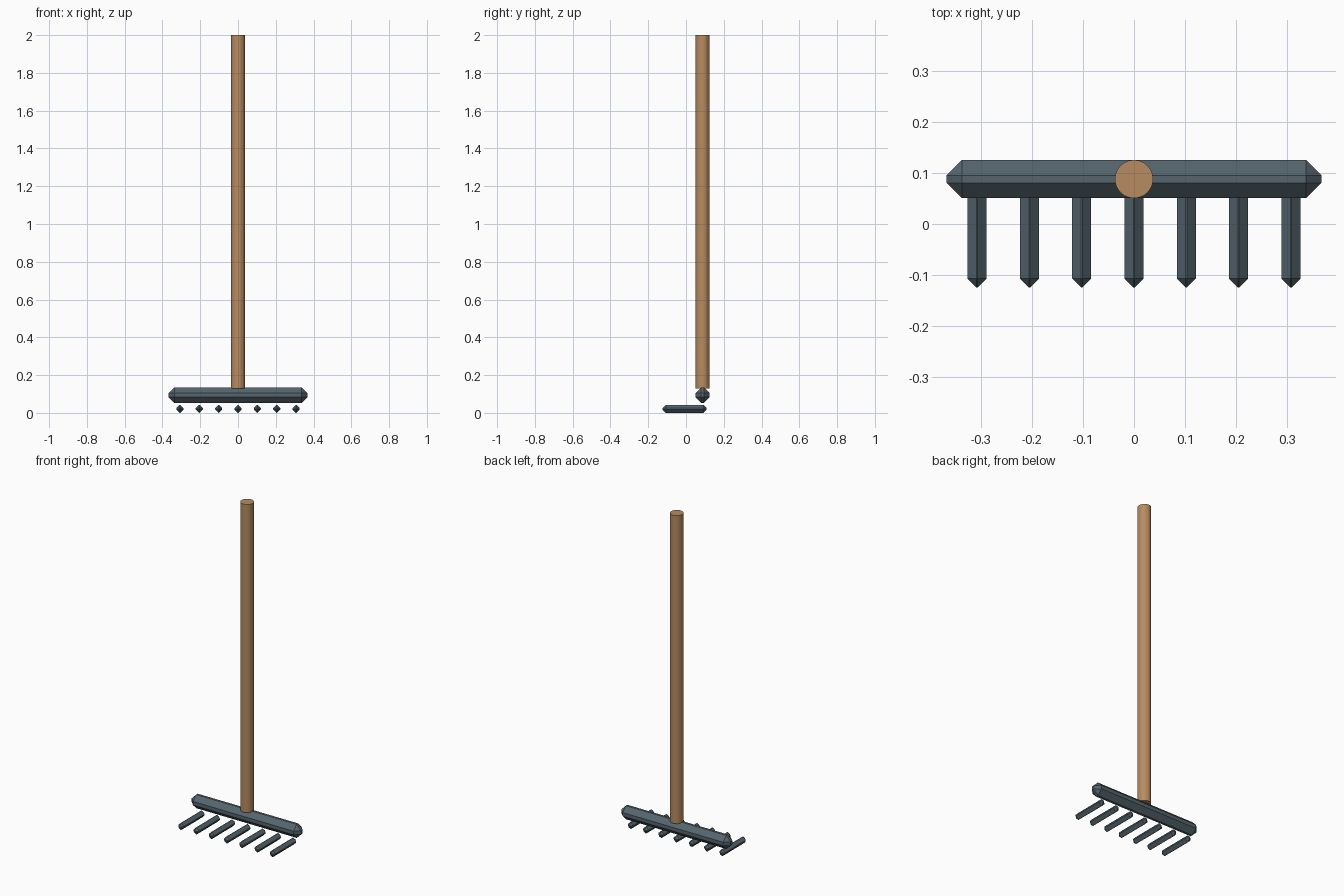
import bpy

if "Cube" in bpy.data.objects:
    bpy.data.objects.remove(bpy.data.objects["Cube"])

def material(name, color):
    m = bpy.data.materials.new(name)
    m.diffuse_color = color
    m.use_nodes = True
    m.node_tree.nodes["Principled BSDF"].inputs["Base Color"].default_value = m.diffuse_color
    return m

wood = material("wood", (0.48, 0.26, 0.12, 1))
iron = material("iron", (0.09, 0.13, 0.155, 1))

def chamfered_box(name, lo, hi, bevel, mat):
    """Box between two corners with flat-chamfered edges."""
    bpy.ops.mesh.primitive_cube_add(size=1, location=[(a + b) / 2 for a, b in zip(lo, hi)])
    ob = bpy.context.object
    ob.name = name
    ob.scale = [b - a for a, b in zip(lo, hi)]
    bpy.ops.object.transform_apply(location=False, rotation=False, scale=True)
    mod = ob.modifiers.new("chamfer", 'BEVEL')
    mod.width = bevel
    mod.segments = 1
    mod.limit_method = 'NONE'
    ob.data.materials.append(mat)
    return ob

# Handle
HANDLE_Y, R, BOTTOM, TOP = 0.088, 0.0375, 0.13, 2.0
bpy.ops.mesh.primitive_cylinder_add(vertices=24, radius=R, depth=TOP - BOTTOM,
                                    location=(0, HANDLE_Y, (TOP + BOTTOM) / 2))
handle = bpy.context.object
handle.name = "handle"
handle.data.materials.append(wood)

# Cross bar of the rake head
chamfered_box("head_bar", (-0.367, HANDLE_Y - R, 0.053), (0.367, HANDLE_Y + R, 0.135), 0.03, iron)

# Seven tines pointing forward under the bar
for i in range(7):
    x = (i - 3) * 0.1025
    chamfered_box(f"tine_{i + 1}", (x - 0.0187, -0.1245, 0.0), (x + 0.0187, 0.109, 0.043), 0.0175, iron)
